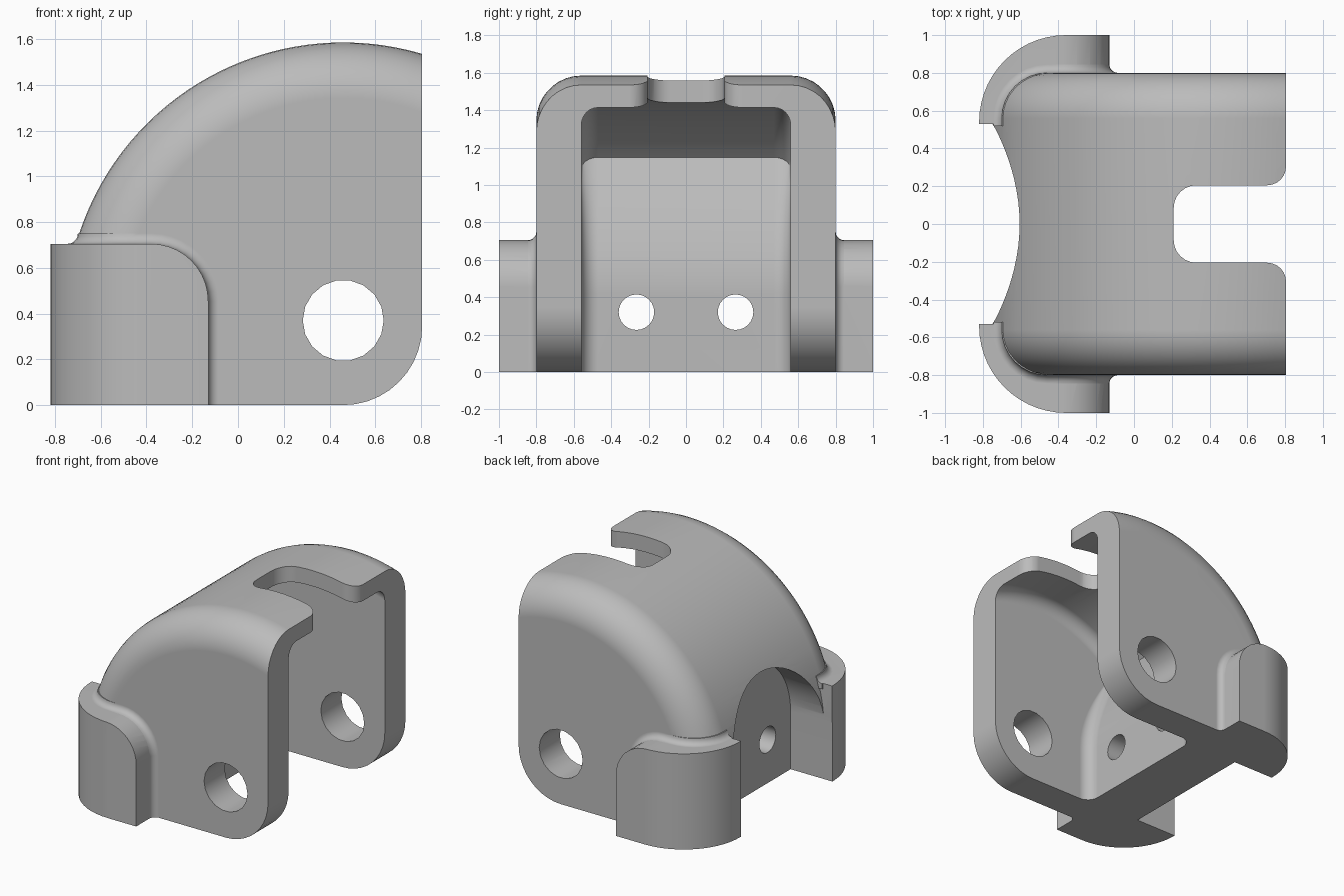
import bpy, bmesh
from math import sin, cos, pi, radians, sqrt, acos
from mathutils import Vector

cube = bpy.data.objects.get("Cube")
if cube:
    bpy.data.objects.remove(cube, do_unlink=True)

grey = bpy.data.materials.new("plain_grey")
grey.use_nodes = True
colour = (0.5, 0.5, 0.5, 1)
grey.diffuse_color = colour
grey.node_tree.nodes["Principled BSDF"].inputs["Base Color"].default_value = colour


def arc(cx, cy, r, a0, a1, n):
    """Points on an arc, angles in degrees."""
    angles = [radians(a0 + (a1 - a0) * i / n) for i in range(n + 1)]
    return [(cx + r * cos(a), cy + r * sin(a)) for a in angles]


def loft(name, rings):
    """Closed solid skinned over rings with equal point counts."""
    bm = bmesh.new()
    loops = [[bm.verts.new(p) for p in ring] for ring in rings]
    n = len(loops[0])
    for a, b in zip(loops, loops[1:]):
        for i in range(n):
            j = (i + 1) % n
            bm.faces.new((a[i], a[j], b[j], b[i]))
    bm.faces.new(loops[0])
    bm.faces.new(loops[-1])
    bmesh.ops.recalc_face_normals(bm, faces=bm.faces)
    mesh = bpy.data.meshes.new(name)
    bm.to_mesh(mesh)
    bm.free()
    mesh.materials.append(grey)
    ob = bpy.data.objects.new(name, mesh)
    bpy.context.scene.collection.objects.link(ob)
    return ob


def prism(name, pts, axis, lo, hi):
    """Extrude a flat profile along the x, y or z axis."""
    place = {"x": lambda p, h: (h, p[0], p[1]),
             "y": lambda p, h: (p[0], h, p[1]),
             "z": lambda p, h: (p[0], p[1], h)}[axis]
    return loft(name, [[place(p, h) for p in pts] for h in (lo, hi)])


def combine(target, tool, operation):
    """Apply a boolean and discard the tool."""
    mod = target.modifiers.new("cut", "BOOLEAN")
    mod.operation, mod.object, mod.solver = operation, tool, "EXACT"
    bpy.context.view_layer.objects.active = target
    bpy.ops.object.modifier_apply(modifier=mod.name)
    bpy.data.objects.remove(tool, do_unlink=True)


def stations(half, r, n):
    """Positions across y with the inset that rounds both edges."""
    side = [(half - r + r * cos(t), r * (1 - sin(t)))
            for t in [pi / 2 * i / n for i in range(n + 1)]]
    return [(-y, d) for y, d in side] + [(y, d) for y, d in reversed(side)]


PX, PZ = 0.46, 0.37      # pivot centre
RIGHT = 0.805            # open end
TAB_END, TAB_TOP = -0.13, 0.705


# Main housing: round-backed body with rounded long edges
def housing_ring(y, d):
    r = 1.215 - d
    start = acos((RIGHT - PX) / r) * 180 / pi
    pts = arc(PX, RIGHT - PX, RIGHT - PX, -90, 0, 10)
    pts += arc(PX, PZ, r, start, 180, 40)
    pts.append((PX - r, 0))
    return [(x, y, z) for x, z in pts]


body = loft("housing", [housing_ring(y, d) for y, d in stations(0.8, 0.24, 9)])

for s in (-1, 1):
    # Rounded rear ear
    plan = [(-0.4, 0.53), (TAB_END, 0.7), (TAB_END, 1.0)]
    plan += arc(-0.36, 0.54, 0.46, 90, 180, 14) + [(-0.82, 0.53)]
    ear = prism("ear", [(x, s * y) for x, y in plan], "z", 0, 1)
    side = [(-1, -0.1), (TAB_END, -0.1)]
    side += arc(TAB_END - 0.25, TAB_TOP - 0.25, 0.25, 0, 90, 10) + [(-1, TAB_TOP)]
    combine(ear, prism("ear_outline", side, "y", -1.2, 1.2), "INTERSECT")
    combine(body, ear, "UNION")

    # Hollow fillet where the ear meets the housing
    up, out = Vector((0, 0, 1)), Vector((0, s, 0))
    path = [(Vector((-0.70, s * 0.52, TAB_TOP)), Vector((-1, 0, 0)), up)]
    for x, y in arc(0, 0, 1, 180, 90, 8):
        n = Vector((x, s * y, 0))
        path.append((Vector((-0.46, s * 0.56, TAB_TOP)) + n * 0.24, n, up))
    for x, z in arc(0, 0, 1, 90, 0, 10):
        m = Vector((x, 0, z))
        path.append((Vector((TAB_END - 0.25, s * 0.8, TAB_TOP - 0.25)) + m * 0.25, out, m))
    path.append((Vector((TAB_END, s * 0.8, 0)), out, Vector((1, 0, 0))))
    f, sink = 0.045, 0.04
    rings = []
    for p, n, m in path:
        ring = [p - (n + m) * sink, p + n * f - m * sink]
        ring += [p + (n + m - m * c - n * k) * f for c, k in arc(0, 0, 1, 0, 90, 5)]
        ring.append(p + m * f - n * sink)
        rings.append(ring)
    combine(body, loft("ear_fillet", rings), "UNION")


# Inner cavity with a vertical rear wall that leans back into the roof
def cavity_ring(y, d):
    r, wall = 1.1 - d, -0.06 + d
    roof = arc(PX, PZ, r, 135, acos((1 - PX) / r) * 180 / pi, 26)
    ex, ez = roof[0]
    pts = [(1, -0.1), (wall, -0.1)]
    for i in range(8):
        t = i / 8
        a, b, c = (1 - t) ** 2, 2 * t * (1 - t), t * t
        pts.append((wall * (a + b) + ex * c, 0.42 * a + 0.7 * b + ez * c))
    return [(x, y, z) for x, z in pts + roof]


combine(body, loft("cavity", [cavity_ring(y, d) for y, d in stations(0.56, 0.09, 6)]),
        "DIFFERENCE")

# Roof slot with rounded inner corners and flared mouth
half = arc(0.33, 0.085, 0.12, 180, 90, 6) + arc(RIGHT - 0.1, 0.305, 0.1, -90, 0, 6)
half.append((1, 0.305))
slot = half + [(x, -y) for x, y in reversed(half)]
combine(body, prism("slot", slot, "z", 1.2, 1.8), "DIFFERENCE")

# Arched rear recess
arch = [(-0.533, -0.1)] + arc(0, 0.42, 0.533, 180, 0, 28) + [(0.533, -0.1)]
combine(body, prism("arch", arch, "x", -1.3, -0.48), "DIFFERENCE")

# Pivot hole and two rear bolt holes
combine(body, prism("pivot", arc(PX, PZ, 0.177, 0, 340, 17), "y", -1.2, 1.2), "DIFFERENCE")
for y in (-0.265, 0.265):
    combine(body, prism("bolt", arc(y, 0.32, 0.095, 0, 345, 23), "x", -1.2, 0.2), "DIFFERENCE")

# Smooth curves, crisp edges
body.select_set(True)
bpy.context.view_layer.objects.active = body
bpy.ops.object.shade_smooth_by_angle(angle=radians(32))
normals = body.modifiers.new("even_normals", "WEIGHTED_NORMAL")
normals.keep_sharp = True
